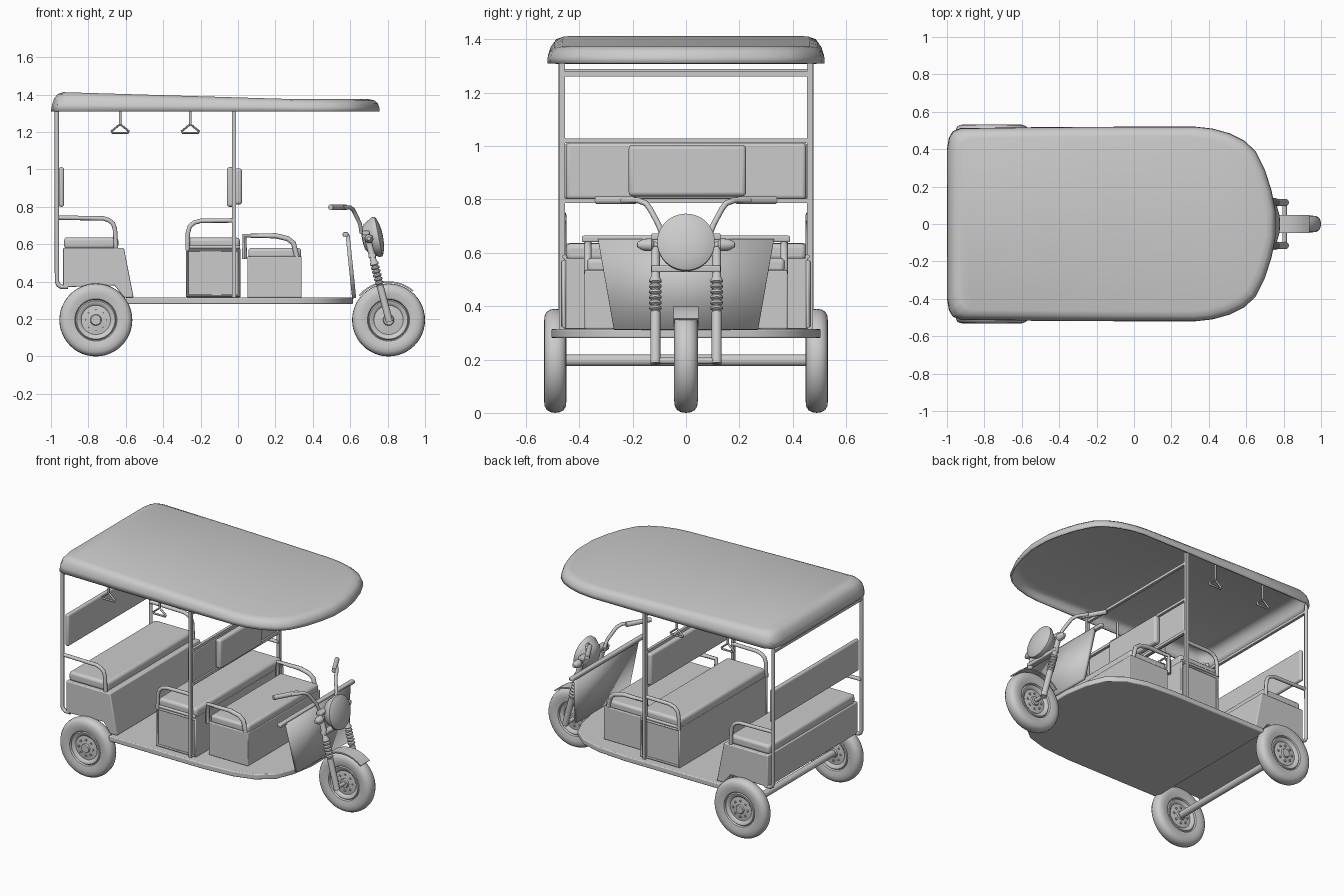
import bpy, bmesh, math
from mathutils import Vector

if "Cube" in bpy.data.objects:
    bpy.data.objects.remove(bpy.data.objects["Cube"])


def finish(name, bm, bevel=0, angle=35):
    bmesh.ops.recalc_face_normals(bm, faces=bm.faces)
    me = bpy.data.meshes.new(name)
    bm.to_mesh(me)
    bm.free()
    me.shade_smooth()
    me.set_sharp_from_angle(angle=math.radians(angle))
    ob = bpy.data.objects.new(name, me)
    bpy.context.collection.objects.link(ob)
    if bevel:
        m = ob.modifiers.new("bevel", 'BEVEL')
        m.width, m.segments, m.limit_method = bevel, 3, 'ANGLE'
    return ob


def prism(name, pts, a, b, axis='y', bevel=0):
    """Extrude a polygon from a to b; points are xz (axis y), xy (axis z) or yz (axis x)."""
    put = {'y': lambda p, t: (p[0], t, p[1]), 'z': lambda p, t: (p[0], p[1], t),
           'x': lambda p, t: (t, p[0], p[1])}[axis]
    bm = bmesh.new()
    lo = [bm.verts.new(put(p, a)) for p in pts]
    hi = [bm.verts.new(put(p, b)) for p in pts]
    bm.faces.new(lo)
    bm.faces.new(hi)
    n = len(pts)
    for i in range(n):
        bm.faces.new((lo[i], lo[(i + 1) % n], hi[(i + 1) % n], hi[i]))
    return finish(name, bm, bevel)


def box(name, x, y, z, bevel=0):
    return prism(name, [(x[0], z[0]), (x[1], z[0]), (x[1], z[1]), (x[0], z[1])], *y, bevel=bevel)


def lathe(name, profile, origin, axis, seg=32):
    """Revolve (radius, distance) pairs around an axis through origin."""
    o, d = Vector(origin), Vector(axis).normalized()
    u = d.orthogonal().normalized()
    v = d.cross(u)
    bm = bmesh.new()
    rings = []
    for r, t in profile:
        if r == 0:
            rings.append([bm.verts.new(o + d * t)] * seg)
        else:
            rings.append([bm.verts.new(o + d * t + (u * math.cos(k) + v * math.sin(k)) * r)
                          for k in (2 * math.pi * i / seg for i in range(seg))])
    for A, B in zip(rings, rings[1:]):
        for i in range(seg):
            j = (i + 1) % seg
            bm.faces.new(list(dict.fromkeys((A[i], A[j], B[j], B[i]))))
    return finish(name, bm)


def rod(name, a, b, r, seg=16):
    L = (Vector(b) - Vector(a)).length
    return lathe(name, [(0, 0), (r, 0), (r, L), (0, L)], a, Vector(b) - Vector(a), seg)


def tube(name, pts, r, closed=False):
    cu = bpy.data.curves.new(name, 'CURVE')
    cu.dimensions, cu.bevel_depth, cu.bevel_resolution, cu.use_fill_caps = '3D', r, 2, True
    sp = cu.splines.new('POLY')
    sp.points.add(len(pts) - 1)
    for p, c in zip(sp.points, pts):
        p.co = (*c, 1)
    sp.use_cyclic_u = closed
    tmp = bpy.data.objects.new(name, cu)
    bpy.context.collection.objects.link(tmp)
    bpy.context.view_layer.update()
    bm = bmesh.new()
    bm.from_mesh(tmp.to_mesh())
    bpy.data.objects.remove(tmp)
    return finish(name, bm, angle=50)


def side_tube(name, xz, y, r, closed=False):
    for s in (1, -1):
        tube(name, [(x, s * y, z) for x, z in xz], r, closed)


# roof: shell lofted from shrinking outlines, open below
half = [(-.99, .40), (-.98, .46), (-.96, .495), (-.92, .512), (-.5, .518), (-.1, .52), (.33, .52), (.42, .51),
        (.51, .485), (.59, .445), (.65, .39), (.70, .29), (.735, .18), (.757, .07)]
ring2d = half + [(x, -y) for x, y in reversed(half)]
bm = bmesh.new()
rings = []
for off, f in ((0, 0), (.002, .35), (.010, .68), (.026, .9), (.055, 1)):
    ring = []
    for x, y in ring2d:
        h = .065 + .038 * min(1, max(0, (.35 - x) / 1.35))
        ring.append(bm.verts.new((-.12 + (x + .12) * (1 - off / .87) - (.01 if x < -.9 else 0) * (1 - f),
                                  y * (1 - off / .52), 1.31 + h * f)))
    rings.append(ring)
n = len(ring2d)
for A, B in zip(rings, rings[1:]):
    for i in range(n):
        bm.faces.new((A[i], A[(i + 1) % n], B[(i + 1) % n], B[i]))
for i in range(len(half) - 1):
    T = rings[-1]
    bm.faces.new((T[i], T[i + 1], T[n - 2 - i], T[n - 1 - i]))
roof = finish("roof", bm)
sol = roof.modifiers.new("shell", 'SOLIDIFY')
sol.thickness, sol.offset = .01, -1

# floor plate with bowed front
fl = [(-.60, .505), (.10, .505), (.30, .49), (.44, .45), (.54, .37), (.59, .25), (.615, .10)]
prism("floor", fl + [(x, -y) for x, y in reversed(fl)], .28, .315, 'z', .006)

# wheels: tyre, rim and hub in one profile, plus bolts
hp = [(0, .036), (.026, .036), (.03, .026), (.078, .02), (.088, .03), (.102, .033), (.108, .026), (.113, .036),
      (.145, .044), (.170, .041), (.184, .033), (.1925, .018)]


def wheel(name, x, y, width):
    k = width / .088
    prof = [(r, -w * k) for r, w in hp] + [(.195, 0)] + [(r, w * k) for r, w in reversed(hp)]
    lathe(name, prof, (x, y, .195), (0, 1, 0), 48)
    for i in range(8):
        a = math.pi * i / 4
        c = (x + .052 * math.cos(a), .195 + .052 * math.sin(a))
        rod(name + "_bolt", (c[0], y - .03, c[1]), (c[0], y + .03, c[1]), .007, 6)


wheel("front_wheel", .805, 0, .09)
for s in (1, -1):
    wheel("rear_wheel", -.76, s * .49, .085)
rod("rear_axle", (-.76, -.48, .197), (-.76, .48, .197), .022)
rod("front_axle", (.805, -.12, .195), (.805, .12, .195), .012)

# front mudguard
arc = [math.radians(a) for a in range(50, 141, 9)]
prism("front_mudguard", [(.805 + .207 * math.cos(a), .195 + .207 * math.sin(a)) for a in arc] +
      [(.805 + .199 * math.cos(a), .195 + .199 * math.sin(a)) for a in reversed(arc)], -.047, .047)

# fork legs with bellows, handlebar, indicators
bot, top = Vector((.81, 0, .185)), Vector((.68, 0, .68))
d = (top - bot).normalized()
for s in (1, -1):
    off = Vector((0, s * .115, 0))
    prof = [(0, 0), (.019, 0), (.019, .20)]
    for i in range(6):
        t = .205 + i * .021
        prof += [(.015, t), (.023, t + .006), (.023, t + .014)]
    prof += [(.017, .335), (.017, .45), (0, .45)]
    lathe("fork_leg", prof, bot + off, d, 16)
    tube("handlebar", [(.66, s * .085, .66), (.652, s * .105, .71), (.625, s * .135, .765), (.615, s * .15, .785),
                       (.60, s * .18, .797), (.56, s * .24, .797)], .011)
    rod("hand_grip", (.575, s * .19, .797), (.495, s * .335, .797), .015)
    lathe("indicator", [(0, 0), (.010, .0), (.012, .02), (.024, .03), (.022, .06), (.01, .082), (0, .085)],
          (.70, s * .10, .63), (0, s, 0), 16)
for z, x in ((.66, .685), (.54, .717)):
    box("fork_crown", (x - .02, x + .02), (-.13, .13), (z - .012, z + .012), .005)

# headlight
lathe("headlight", [(0, -.06), (.05, -.055), (.08, -.035), (.1, 0), (.108, .012), (.108, .03), (.098, .036),
                    (.07, .046), (.035, .052), (0, .054)], (.722, 0, .635), (1, 0, .2), 40)

# leg shield and its top rail
bm = bmesh.new()
lo = [bm.verts.new(p) for p in ((.61, -.27, .31), (.61, .27, .31), (.575, .33, .65), (.575, -.33, .65))]
bm.faces.new(lo)
shield = finish("leg_shield", bm)
shield.modifiers.new("thick", 'SOLIDIFY').thickness = .022
box("shield_rail", (.56, .59), (-.39, .39), (.64, .664), .006)

# rear seat
prism("rear_seat_base", [(-.935, .37), (-.935, .58), (-.61, .58), (-.558, .315), (-.61, .315), (-.66, .38)],
      -.475, .475, bevel=.006)
box("rear_seat_cushion", (-.93, -.64), (-.455, .455), (.575, .637), .018)
box("rear_backrest", (-.958, -.93), (-.455, .455), (.80, 1.012), .012)

# middle seat with framed sides
box("middle_seat_base", (-.275, .01), (-.455, .455), (.315, .58), .004)
side_tube("middle_seat_frame", [(-.272, .325), (.007, .325), (.007, .567), (-.272, .567)], .457, .009, True)
box("middle_seat_cushion", (-.275, .01), (-.45, .45), (.57, .635), .018)
box("middle_backrest_rear", (-.06, -.02), (-.45, .45), (.80, 1.012), .014)
box("middle_backrest_front", (-.02, .022), (-.215, .225), (.812, 1.005), .015)

# driver seat
box("driver_seat_base", (.05, .34), (-.38, .38), (.315, .535), .005)
box("driver_seat_cushion", (.055, .338), (-.37, .37), (.525, .58), .016)

# armrests
side_tube("rear_armrest", [(-.97, .742), (-.72, .738), (-.69, .728), (-.668, .71), (-.658, .68), (-.652, .575)],
          .46, .012)
side_tube("middle_armrest", [(-.02, .727), (-.20, .725), (-.235, .715), (-.258, .695), (-.268, .66), (-.27, .57)],
          .46, .012)
side_tube("driver_armrest", [(.035, .52), (.035, .645), (.20, .645), (.265, .63), (.297, .605), (.315, .53)],
          .368, .014)
side_tube("seat_side_rail", [(-.275, .585), (.01, .585)], .455, .009)

# roof posts and cross bars
side_tube("rear_post", [(-.968, 1.33), (-.968, .40), (-.96, .382), (-.945, .372), (-.91, .372)], .465, .012)
for s in (1, -1):
    box("middle_post", (-.033, -.012), (s * .465 - .011, s * .465 + .011), (.31, 1.34))
for x, z in ((-.022, 1.27), (-.968, 1.28), (-.022, 1.02), (-.022, .795)):
    box("cross_bar", (x - .009, x + .009), (-.46, .46), (z - .009, z + .009))

# hanging grab handles
for x in (-.63, -.255):
    side_tube("grab_strap", [(x, 1.35), (x, 1.24)], .46, .007)
    side_tube("grab_handle", [(x, 1.242), (x - .045, 1.205), (x - .04, 1.195), (x + .04, 1.195), (x + .045, 1.205)],
              .46, .007, True)
